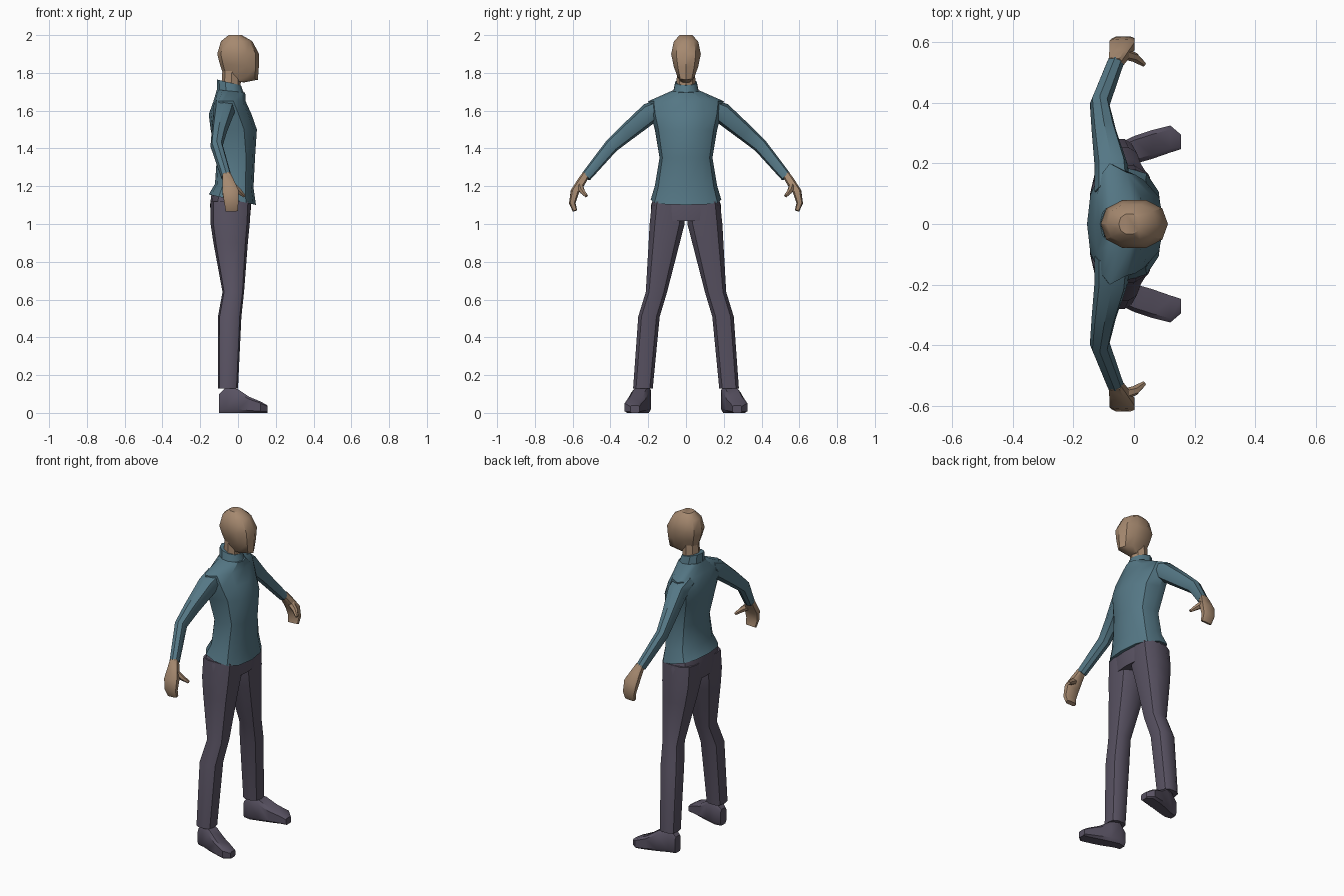
import bpy, bmesh, math
from mathutils import Vector

if "Cube" in bpy.data.objects:
    bpy.data.objects.remove(bpy.data.objects["Cube"])


def material(name, rgb):
    m = bpy.data.materials.new(name)
    m.diffuse_color = (*rgb, 1)
    m.use_nodes = True
    m.node_tree.nodes["Principled BSDF"].inputs["Base Color"].default_value = m.diffuse_color
    return m


SKIN = material("skin tan", (0.38, 0.25, 0.16))
SHIRT = material("shirt teal", (0.09, 0.185, 0.235))
DARK = material("trouser grey purple", (0.098, 0.084, 0.122))


def unit_ring(n, p, offset=0.0):
    """Rounded-box outline that reaches +-1 on both axes."""
    pts = []
    for i in range(n):
        a = 2 * math.pi * (i + offset) / n
        c, s = math.cos(a), math.sin(a)
        pts.append((math.copysign(abs(c) ** (2 / p), c), math.copysign(abs(s) ** (2 / p), s)))
    m = max(abs(c) for c, _ in pts)
    return [(c / m, s / m) for c, s in pts]


def flat(z, xb, xf, y0, y1, p=2.4, tilt=0.0, xm=None, n=12):
    """Level ring from back xb to front xf, widest at xm, tilted along x."""
    xm = (xb + xf) / 2 if xm is None else xm
    out = []
    for c, s in unit_ring(n, p):
        x = xm + c * ((xf - xm) if c > 0 else (xm - xb))
        out.append(Vector((x, (y0 + y1) / 2 + s * (y1 - y0) / 2, z + tilt * x)))
    return out


def tube(path, n=8, p=2.4, offset=0.0):
    """Rings square to a path of (x, y, z, half width, half thickness)."""
    pts = [Vector(q[:3]) for q in path]
    rings = []
    for i, q in enumerate(path):
        t = (pts[min(i + 1, len(pts) - 1)] - pts[max(i - 1, 0)]).normalized()
        v = t.cross(Vector((1, 0, 0))).normalized()
        u = v.cross(t)
        rings.append([pts[i] + u * c * q[3] + v * s * q[4] for c, s in unit_ring(n, p, offset)])
    return rings


def loft(name, rings, mat, mirror=False):
    bm = bmesh.new()
    vs = [[bm.verts.new(p) for p in r] for r in rings]
    n = len(vs[0])
    for a, b in zip(vs, vs[1:]):
        for i in range(n):
            j = (i + 1) % n
            bm.faces.new((a[i], a[j], b[j], b[i]))
    bm.faces.new(vs[0][::-1])
    bm.faces.new(vs[-1])
    bmesh.ops.recalc_face_normals(bm, faces=bm.faces)
    me = bpy.data.meshes.new(name)
    bm.to_mesh(me)
    bm.free()
    me.materials.append(mat)
    ob = bpy.data.objects.new(name, me)
    bpy.context.collection.objects.link(ob)
    bpy.ops.object.select_all(action='DESELECT')
    ob.select_set(True)
    bpy.context.view_layer.objects.active = ob
    bpy.ops.object.shade_smooth_by_angle(angle=math.radians(35))
    if mirror:
        m = ob.modifiers.new("mirror", 'MIRROR')
        m.use_axis = (False, True, False)
    return ob


# Head and neck
loft("head", [flat(z, b, f, -h, h, 2.3, t, n=10) for z, b, f, h, t in (
    (1.755, -0.06, 0.03, 0.03, -0.2), (1.79, -0.085, 0.105, 0.048, -0.25),
    (1.84, -0.097, 0.11, 0.068, -0.1), (1.9, -0.11, 0.112, 0.082, 0),
    (1.968, -0.09, 0.075, 0.067, 0), (2.0, -0.05, 0.02, 0.034, 0))], SKIN)
loft("neck", [flat(1.66, -0.09, 0.01, -0.052, 0.052, 2, n=8),
              flat(1.81, -0.083, 0.018, -0.048, 0.048, 2, n=8)], SKIN)

# Shirt body: hem, waist, chest, shoulders
loft("shirt_body", [flat(z, b, f, -h, h, p, t, m) for z, b, f, h, p, t, m in (
    (1.122, -0.155, 0.095, 0.187, 2.5, -0.22, -0.03),
    (1.2, -0.122, 0.082, 0.165, 2.5, -0.1, -0.02),
    (1.35, -0.112, 0.09, 0.14, 2.5, 0, -0.02),
    (1.5, -0.145, 0.1, 0.165, 2.3, 0, -0.05),
    (1.58, -0.155, 0.072, 0.187, 2.1, 0, -0.07),
    (1.65, -0.13, 0.04, 0.2, 1.8, 0, -0.08),
    (1.7, -0.112, 0.038, 0.075, 2, -0.1, -0.05))], SHIRT)
# Stand-up collar
loft("collar", [flat(1.675, -0.112, 0.038, -0.075, 0.075, 2, -0.1, n=10),
                flat(1.738, -0.112, 0.016, -0.06, 0.06, 2, -0.24, n=10)], SHIRT)

# Sleeves
loft("sleeves", tube([
    (-0.07, 0.11, 1.625, 0.06, 0.045), (-0.075, 0.19, 1.588, 0.055, 0.056),
    (-0.1, 0.31, 1.487, 0.04, 0.046), (-0.113, 0.395, 1.413, 0.033, 0.038),
    (-0.062, 0.53, 1.25, 0.028, 0.028)]), SHIRT, True)

# Hands and thumbs
loft("hands", tube([
    (-0.062, 0.53, 1.262, 0.022, 0.02), (-0.052, 0.555, 1.222, 0.03, 0.023),
    (-0.04, 0.589, 1.17, 0.042, 0.022), (-0.035, 0.602, 1.11, 0.037, 0.017),
    (-0.033, 0.588, 1.07, 0.032, 0.012)], p=4, offset=0.5), SKIN, True)
loft("thumbs", tube([
    (-0.035, 0.562, 1.205, 0.022, 0.018), (0.003, 0.55, 1.175, 0.017, 0.015),
    (0.033, 0.527, 1.148, 0.008, 0.009)], n=6, p=2), SKIN, True)

# Trousers: hips and legs
loft("trouser_hips", [flat(z, b, f, -h, h, 3, t) for z, b, f, h, t in (
    (1.15, -0.14, 0.065, 0.165, -0.1), (1.1, -0.148, 0.07, 0.185, 0),
    (1.015, -0.14, 0.062, 0.188, 0))], DARK)
loft("trouser_legs", [flat(z, b, f, y0, y1, 2.7, n=10) for z, b, f, y0, y1 in (
    (1.12, -0.145, 0.068, 0.0, 0.183), (1.0, -0.145, 0.062, 0.004, 0.196),
    (0.9, -0.13, 0.052, 0.03, 0.201), (0.64, -0.082, 0.032, 0.098, 0.215),
    (0.51, -0.106, 0.018, 0.137, 0.255), (0.13, -0.106, 0.0, 0.174, 0.282))], DARK, True)

# Shoes: sections from heel to toe, narrower at the top
shoe = []
for x, y0, y1, z1 in ((-0.1, 0.195, 0.25, 0.1), (-0.06, 0.185, 0.262, 0.14),
                      (0.0, 0.198, 0.29, 0.125), (0.06, 0.215, 0.31, 0.085),
                      (0.12, 0.236, 0.325, 0.06), (0.155, 0.247, 0.295, 0.04)):
    shoe.append([Vector((x, (y0 + y1) / 2 + c * (y1 - y0) / 2, z1 / 2 + s * z1 / 2))
                 for c, s in unit_ring(8, 5, 0.5)])
loft("shoes", shoe, DARK, True)
